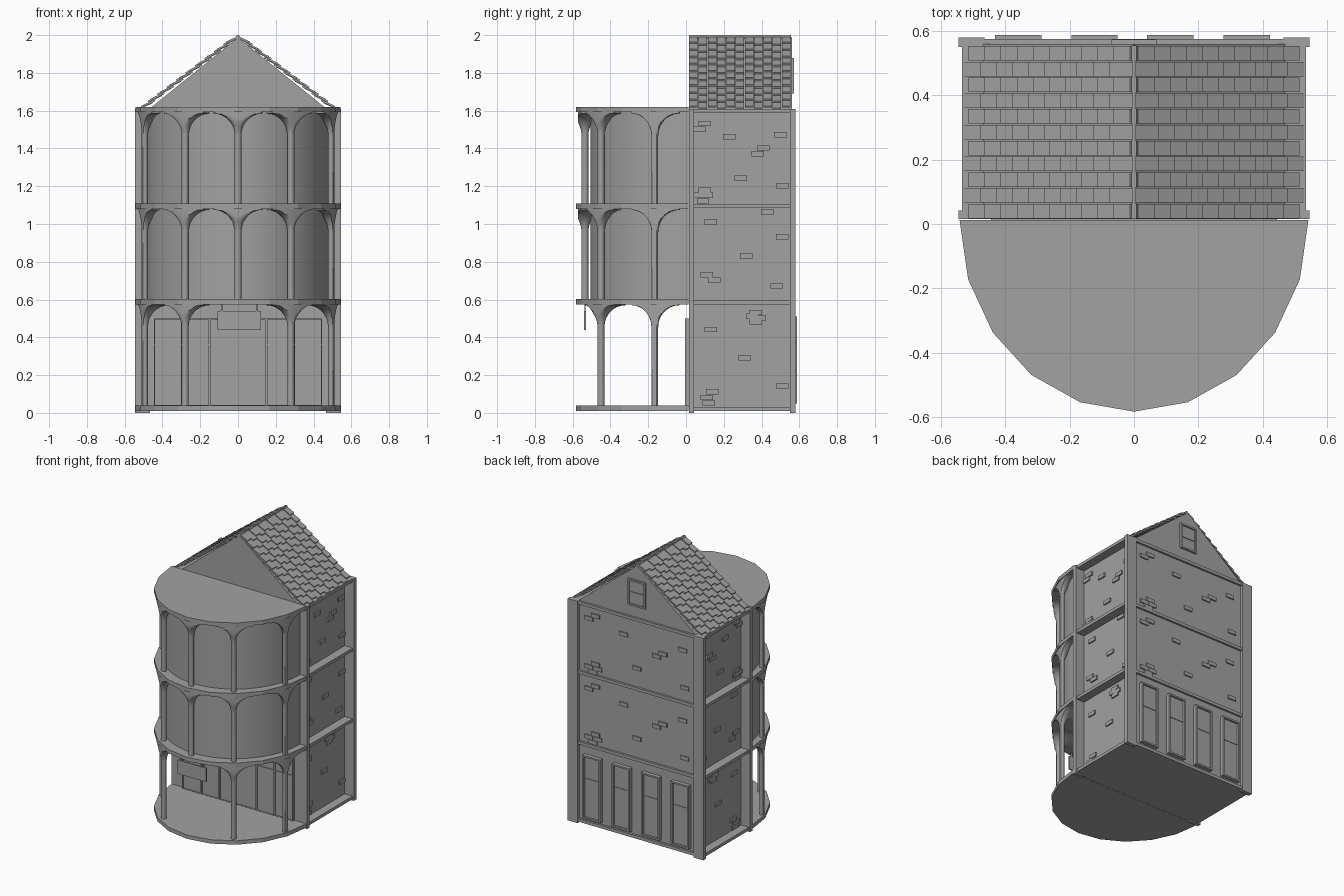
import bpy, bmesh, math
from mathutils import Matrix, Vector

cube = bpy.data.objects.get("Cube")
if cube:
    bpy.data.objects.remove(cube)

grey = bpy.data.materials.new("stone_grey")
grey.use_nodes = True
colour = (0.36, 0.36, 0.36, 1)
grey.diffuse_color = colour
grey.node_tree.nodes["Principled BSDF"].inputs["Base Color"].default_value = colour


def finish(name, bm, smooth=False):
    bmesh.ops.recalc_face_normals(bm, faces=bm.faces[:])
    mesh = bpy.data.meshes.new(name)
    bm.to_mesh(mesh)
    bm.free()
    mesh.materials.append(grey)
    ob = bpy.data.objects.new(name, mesh)
    bpy.context.collection.objects.link(ob)
    if smooth:
        bpy.context.view_layer.objects.active = ob
        ob.select_set(True)
        bpy.ops.object.shade_smooth_by_angle()
        ob.select_set(False)


def add_box(bm, x, y, z, tilt=0):
    """Box from three (low, high) ranges, tilted about its own y axis."""
    mid = Vector([(a + b) / 2 for a, b in (x, y, z)])
    size = [b - a for a, b in (x, y, z)]
    m = Matrix.Translation(mid) @ Matrix.Rotation(tilt, 4, 'Y') @ Matrix.Diagonal((*size, 1))
    bmesh.ops.create_cube(bm, size=1, matrix=m)


def boxes(name, ranges):
    bm = bmesh.new()
    for r in ranges:
        add_box(bm, *r)
    finish(name, bm)


def add_prism(bm, points, push):
    face = bm.faces.new([bm.verts.new(p) for p in points])
    new = bmesh.ops.extrude_face_region(bm, geom=[face])["geom"]
    bmesh.ops.translate(bm, vec=push, verts=[v for v in new if isinstance(v, bmesh.types.BMVert)])


def frame(x, z, y, w=0.012):
    """Four bars around a rectangle facing front or back."""
    (a, b), (c, d) = x, z
    return [((a, a + w), y, z), ((b - w, b), y, z), (x, y, (c, c + w)), (x, y, (d - w, d))]


def arc(rx, ry, steps, z):
    return [(rx * math.cos(math.pi * i / steps), 0.012 - (ry + 0.012) * math.sin(math.pi * i / steps), z)
            for i in range(steps + 1)]


# House body with gable; side walls sit back between pillars and ledges
FRONT, BACK, WALL = 0.015, 0.56, 0.472
boxes("house_walls", [((-WALL, WALL), (FRONT, BACK), (0.01, 1.61))])
bm = bmesh.new()
add_prism(bm, [(-0.475, FRONT, 1.605), (0.475, FRONT, 1.605), (0, FRONT, 1.987)], (0, BACK - FRONT, 0))
finish("gable", bm)

# Storey ledges and corner pillars
boxes("storey_ledges", [((-0.535, 0.535), (FRONT, 0.575), (z, z + 0.022)) for z in (0.01, 0.572, 1.085, 1.588)])
pillars = []
for s in (-1, 1):
    for inner, y in ((0.465, (0.55, 0.58)), (0.465, (FRONT, 0.042))):
        pillars.append((sorted((s * inner, s * 0.545)), y, (0, 1.61)))
boxes("corner_pillars", pillars)

# Curved balcony slabs
for name, z in (("ground", 0.011), ("first", 0.575), ("second", 1.08), ("top", 1.592)):
    bm = bmesh.new()
    add_prism(bm, arc(0.542, 0.583, 10, z), (0, 0, 0.028))
    finish(name + "_slab", bm)

# Rounded rooms on the two upper storeys
for name, z in (("first", 0.6), ("second", 1.105)):
    bm = bmesh.new()
    add_prism(bm, arc(0.49, 0.505, 48, z), (0, 0, 0.49))
    finish(name + "_round_room", bm, smooth=True)


# Columns with trumpet capitals trimmed to the balcony edge
def column(name, x, y, low, high):
    profile = [(0.018, low)]
    for i in range(8):
        a = math.pi / 2 * i / 7
        profile.append((0.13 - 0.112 * math.cos(a), high - 0.125 + 0.115 * math.sin(a)))
    profile.append((0.13, high))
    bm = bmesh.new()
    rings = []
    for r, z in profile:
        ring = []
        for k in range(24):
            t = math.tau * k / 24
            px, py = x + r * math.cos(t), y + r * math.sin(t)
            trim = max(1, math.hypot(px / 0.53, py / 0.572))
            ring.append(bm.verts.new((px / trim, py / trim, z)))
        rings.append(ring)
    for a, b in zip(rings, rings[1:]):
        for k in range(24):
            n = (k + 1) % 24
            bm.faces.new((a[k], a[n], b[n], b[k]))
    bm.faces.new(rings[0])
    bm.faces.new(rings[-1])
    finish(name, bm, smooth=True)


for storey, low, high in (("ground", 0.03, 0.58), ("first", 0.6, 1.085), ("second", 1.105, 1.595)):
    for x, y in ((0, -0.535), (0.28, -0.45), (0.495, -0.165)):
        if x:
            column(storey + "_left_column", x, y, low, high)
            column(storey + "_right_column", -x, y, low, high)
        elif storey != "ground":
            column(storey + "_middle_column", x, y, low, high)

# Blank hanging sign
boxes("hanging_sign", [((-0.108, 0.122), (-0.54, -0.53), (0.44, 0.54)),
                       ((-0.09, -0.08), (-0.538, -0.532), (0.53, 0.58)),
                       ((0.094, 0.104), (-0.538, -0.532), (0.53, 0.58))])

# Shop front under the balcony
posts = (-0.445, -0.295, -0.15, 0.15, 0.295, 0.445)
bars = [((-0.445, 0.445), (0.003, 0.02), (0.035, 0.5))]
for a, b in zip(posts, posts[1:]):
    bars += frame((a, b), (0.035, 0.5), (-0.006, 0.01), 0.006)
    if b - a < 0.2:
        bars.append(((a, b), (-0.003, 0.01), (0.36, 0.366)))
boxes("shop_front", bars)

# Rear doors and attic window
bars = []
for x in (-0.36, -0.123, 0.113, 0.35):
    span = (x - 0.072, x + 0.072)
    bars += frame(span, (0.05, 0.51), (0.55, 0.588))
    bars += [(span, (0.55, 0.574), (0.05, 0.51)), (span, (0.55, 0.578), (0.335, 0.342))]
boxes("rear_doors", bars)
span, rise = (-0.07, 0.07), (1.69, 1.88)
boxes("attic_window", frame(span, rise, (0.55, 0.573))
      + [(span, (0.55, 0.563), rise), (span, (0.55, 0.568), (1.78, 1.788))])

# Scattered raised bricks, as centimetres along the wall and up each storey
LOW = [(37, 53), (35, 51), (39, 50), (37, 48), (13, 44), (31, 29), (51, 14), (14, 11), (11, 8), (12, 5)]
MID = [(43, 106), (13, 101), (51, 93), (32, 83), (11, 73), (15, 70), (48, 67)]
HIGH = [(10, 153), (7, 150), (23, 146), (50, 147), (41, 140), (38, 137), (29, 124), (51, 120),
        (10, 118), (7, 115), (11, 115), (9, 112)]
bricks = []
for a, h in LOW + MID + HIGH:
    y, z = a / 100, h / 100
    for s in (-1, 1):
        bricks.append((sorted((s * 0.46, s * (WALL + 0.01))), (y - 0.033, y + 0.033), (z - 0.012, z + 0.016)))
for shift in (0, -0.51):
    for a, h in HIGH:
        x, z = (0.29 - a / 100) * 1.75, h / 100 + shift
        bricks.append(((x - 0.033, x + 0.033), (0.55, 0.569), (z - 0.012, z + 0.016)))
boxes("raised_bricks", bricks)

# Overlapping roof tiles, each column staggered
tiles = []
ROWS, COLS = 10, 11
step = (0.555 - FRONT) / COLS
for s in (-1, 1):
    for c in range(COLS):
        y = FRONT + c * step
        for r in range(ROWS):
            x = 0.026 + 0.05 * r + 0.014 * (c % 2)
            z = 1.997 - 0.755 * x
            cx = s * x
            tiles.append(((cx - 0.04, cx + 0.04), (y + 0.002, y + step - 0.002),
                          (z - 0.005, z + 0.005), s * math.radians(26)))
boxes("roof_tiles", tiles)
boxes("roof_ridge", [((-0.006, 0.006), (FRONT, 0.555), (1.975, 2.0))])
